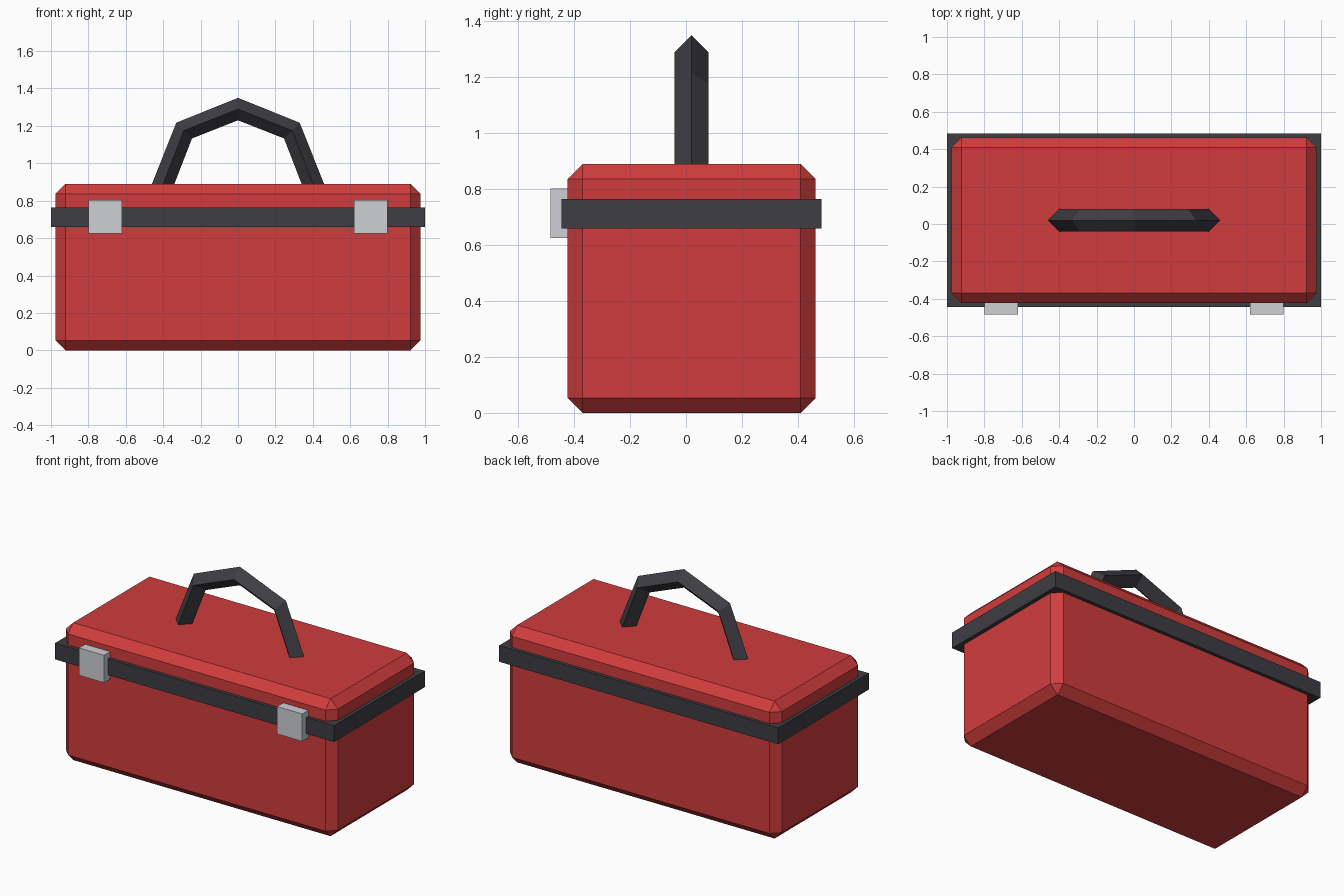
import bpy
import bmesh

if "Cube" in bpy.data.objects:
    bpy.data.objects.remove(bpy.data.objects["Cube"])

MID_Y = 0.02  # depth centre of body, band and handle


def material(name, rgb):
    mat = bpy.data.materials.new(name)
    mat.use_nodes = True
    mat.diffuse_color = (*rgb, 1)
    mat.node_tree.nodes["Principled BSDF"].inputs["Base Color"].default_value = (*rgb, 1)
    return mat


red = material("red_paint", (0.64, 0.046, 0.046))
dark = material("dark_grey", (0.048, 0.048, 0.056))
silver = material("light_grey", (0.62, 0.63, 0.66))


def add_object(name, bm, mat):
    bmesh.ops.recalc_face_normals(bm, faces=bm.faces)
    mesh = bpy.data.meshes.new(name)
    bm.to_mesh(mesh)
    bm.free()
    mesh.materials.append(mat)
    obj = bpy.data.objects.new(name, mesh)
    bpy.context.collection.objects.link(obj)
    return obj


def box(name, low, high, mat, chamfer=0):
    bm = bmesh.new()
    bmesh.ops.create_cube(bm, size=1)
    for v in bm.verts:
        v.co = [(a + b) / 2 + c * (b - a) for a, b, c in zip(low, high, v.co)]
    if chamfer:
        bmesh.ops.bevel(bm, geom=bm.edges[:], offset=chamfer, segments=1,
                        profile=0.5, affect='EDGES')
    return add_object(name, bm, mat)


# Chamfered body and the band around the lid seam
box("body", (-0.975, MID_Y - 0.443, 0), (0.975, MID_Y + 0.443, 0.89), red, 0.053)
box("band", (-1, MID_Y - 0.465, 0.66), (1, MID_Y + 0.465, 0.765), dark)

# Front latches
for side, x in (("right", -0.71), ("left", 0.71)):
    box(side + "_latch", (x - 0.09, -0.485, 0.625), (x + 0.09, -0.415, 0.803), silver)

# Handle: diamond section swept along a five-point arch
half_arch = [  # outer, middle and inner (x, z) of each station
    ((0.464, 0.88), (0.404, 0.88), (0.344, 0.88)),
    ((0.33, 1.217), (0.29, 1.175), (0.246, 1.133)),
    ((0, 1.35), (0, 1.29), (0, 1.23)),
]
mirrored = [[(-x, z) for x, z in station] for station in half_arch[1::-1]]
bm = bmesh.new()
rings = []
for outer, middle, inner in half_arch + mirrored:
    section = ((outer, 0), (middle, -0.061), (inner, 0), (middle, 0.061))
    rings.append([bm.verts.new((x, MID_Y + dy, z)) for (x, z), dy in section])
for a, b in zip(rings, rings[1:]):
    for i in range(4):
        j = (i + 1) % 4
        bm.faces.new((a[i], a[j], b[j], b[i]))
bm.faces.new(rings[0])
bm.faces.new(rings[-1])
add_object("handle", bm, dark)
